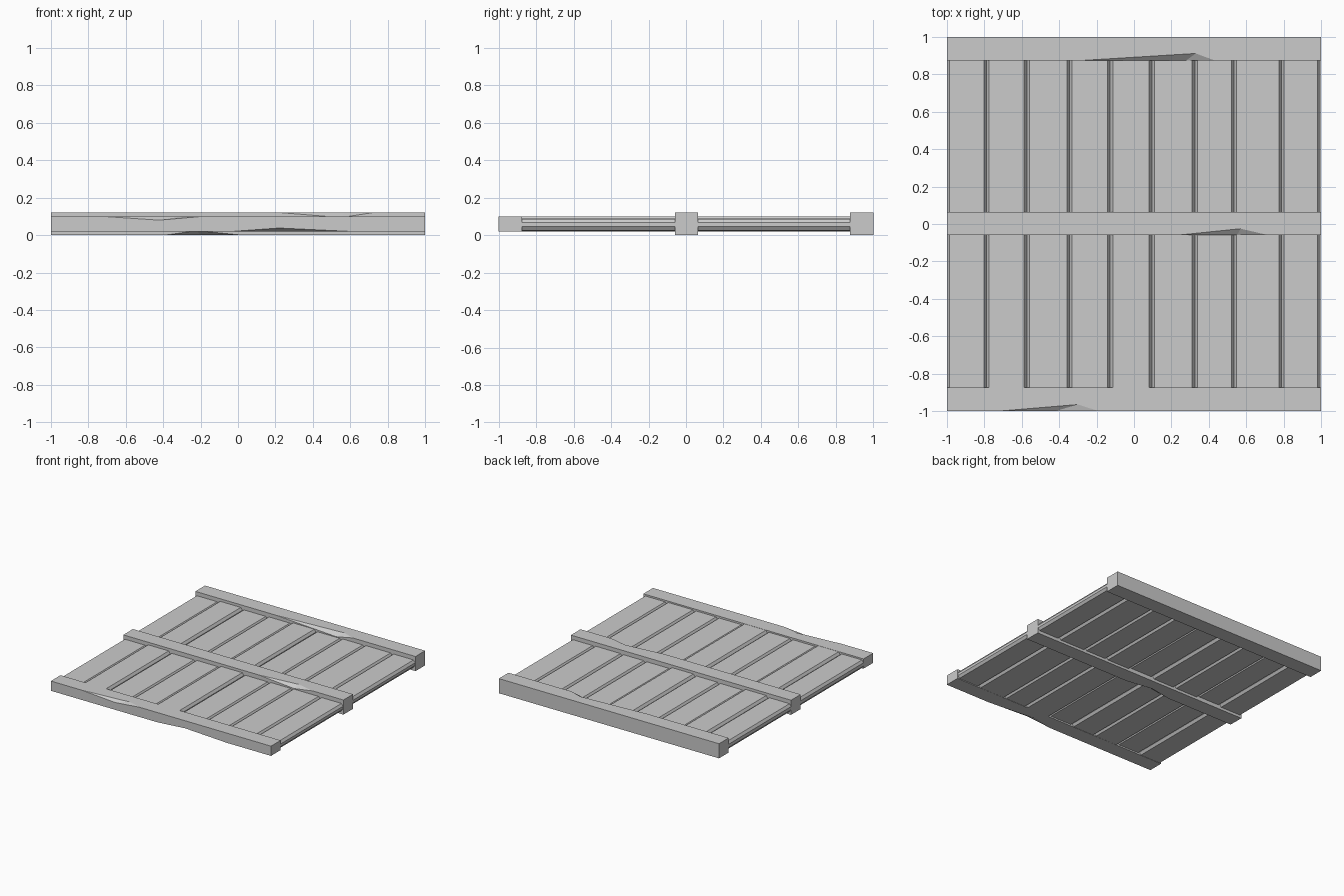
import bpy, bmesh
from mathutils import Vector

if "Cube" in bpy.data.objects:
    bpy.data.objects.remove(bpy.data.objects["Cube"])


def mesh_object(name, bm):
    bmesh.ops.recalc_face_normals(bm, faces=bm.faces[:])
    mesh = bpy.data.meshes.new(name)
    bm.to_mesh(mesh)
    bm.free()
    obj = bpy.data.objects.new(name, mesh)
    bpy.context.collection.objects.link(obj)
    return obj


def hull(name, points):
    bm = bmesh.new()
    for p in points:
        bm.verts.new(p)
    bmesh.ops.convex_hull(bm, input=bm.verts[:])
    bmesh.ops.dissolve_limit(bm, angle_limit=0.001, verts=bm.verts[:], edges=bm.edges[:])
    return mesh_object(name, bm)


def beam(name, y0, y1, z0, z1, chips):
    """Square beam along x; each chip: top?, start, end, low x, face depth, apex x, inward depth."""
    obj = hull(name, [(x, y, z) for x in (-1, 1) for y in (y0, y1) for z in (z0, z1)])
    for top, start, end, low_x, dz, apex_x, dy in chips:
        z, s = (z1, 1) if top else (z0, -1)
        cutter = hull("chip_cutter", [
            (start, y0, z), (end, y0, z), (low_x, y0, z - s * dz), (apex_x, y0 + dy, z),
            ((start + end) / 2, y0 - 0.05, z + s * 0.05)])
        cutter.hide_render = True
        mod = obj.modifiers.new("chip", 'BOOLEAN')
        mod.operation, mod.solver, mod.object = 'DIFFERENCE', 'EXACT', cutter
        # Bake the chip and discard the cutter
        deps = bpy.context.evaluated_depsgraph_get()
        baked = bpy.data.meshes.new_from_object(obj.evaluated_get(deps))
        obj.modifiers.clear()
        obj.data = baked
        bpy.data.objects.remove(cutter)
    return obj


def plank(name, x0, x1, z0, z1):
    """Plank along y with chamfered long edges."""
    c, h = 0.014, 0.02
    profile = [(x0 + c, z0), (x1 - c, z0), (x1, z0 + h), (x1, z1 - h),
               (x1 - c, z1), (x0 + c, z1), (x0, z1 - h), (x0, z0 + h)]
    return hull(name, [(x, y, z) for y in (-0.9, 0.9) for x, z in profile])


# Three chipped cross beams
beam("front_beam", -1, -0.875, 0.02, 0.10, [
    (True, -0.72, -0.19, -0.42, 0.02, -0.30, 0.035),
    (False, -0.03, 0.60, 0.22, 0.018, 0.15, 0.04)])
beam("middle_beam", -0.06, 0.065, 0, 0.12, [
    (True, 0.23, 0.72, 0.55, 0.026, 0.57, 0.035),
    (False, -0.39, 0.02, -0.22, 0.024, -0.20, 0.035)])
beam("back_beam", 0.875, 1, 0, 0.12, [
    (True, -0.27, 0.43, 0.28, 0.03, 0.33, 0.037)])

# Planks at slightly uneven heights, meeting in shallow V grooves
joints = [-1, -0.788, -0.573, -0.345, -0.127, 0.095, 0.325, 0.535, 0.788, 0.996]
bottoms = [0.022, 0.032, 0.021, 0.022, 0.032, 0.020, 0.022, 0.021, 0.026]
tops = [0.088, 0.0985, 0.086, 0.089, 0.0985, 0.085, 0.087, 0.089, 0.087]
for i in range(9):
    plank(f"plank_{i + 1}", joints[i], joints[i + 1], bottoms[i], tops[i])
